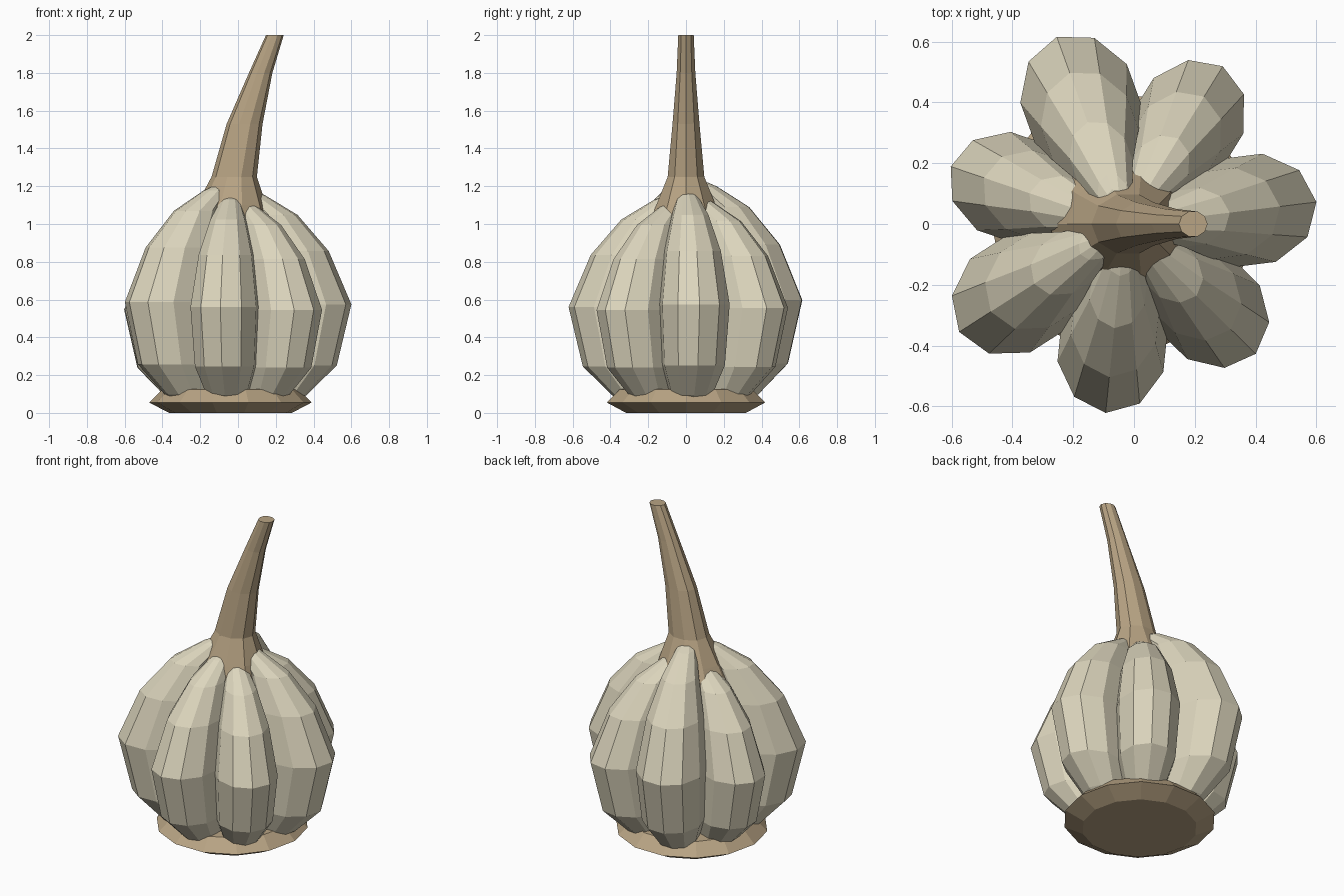
import bpy, bmesh
from math import sin, cos, pi, radians

if "Cube" in bpy.data.objects:
    bpy.data.objects.remove(bpy.data.objects["Cube"])

CX, CY = -0.03, -0.005  # bulb axis


def material(name, rgb):
    m = bpy.data.materials.new(name)
    m.diffuse_color = (*rgb, 1)
    m.use_nodes = True
    m.node_tree.nodes["Principled BSDF"].inputs["Base Color"].default_value = m.diffuse_color
    return m


def loft(name, rings, sides, mat):
    """Stack of elliptical rings (x, z, rx, ry) joined by quads and capped."""
    bm = bmesh.new()
    loops = []
    for x, z, rx, ry in rings:
        loops.append([bm.verts.new((x + rx * cos(2 * pi * i / sides),
                                    ry * sin(2 * pi * i / sides), z))
                      for i in range(sides)])
    for a, b in zip(loops, loops[1:]):
        for i in range(sides):
            j = (i + 1) % sides
            bm.faces.new((a[i], a[j], b[j], b[i]))
    bm.faces.new(loops[0][::-1])
    bm.faces.new(loops[-1])
    mesh = bpy.data.meshes.new(name)
    bm.to_mesh(mesh)
    bm.free()
    mesh.materials.append(mat)
    ob = bpy.data.objects.new(name, mesh)
    bpy.context.collection.objects.link(ob)
    return ob


skin = material("clove_skin", (0.72, 0.67, 0.51))
dry = material("dry_stalk", (0.48, 0.37, 0.23))

# Cloves: one leaning profile (outer reach, height, depth radius, width radius),
# fanned around the axis at slightly varied sizes
profile = [(0.33, 0.05, 0.09, 0.08), (0.395, 0.095, 0.125, 0.112),
           (0.553, 0.25, 0.20, 0.168), (0.63, 0.57, 0.225, 0.187),
           (0.51, 0.85, 0.185, 0.150), (0.345, 1.04, 0.125, 0.097),
           (0.17, 1.145, 0.075, 0.052), (0.12, 1.165, 0.05, 0.032)]
reach = [0.635, 0.615, 0.66, 0.605, 0.648, 0.62, 0.603]
for k, r in enumerate(reach):
    s = r / 0.63
    rings = [((out - d) * s, z * s, d * s, w * s) for out, z, d, w in profile]
    clove = loft(f"clove_{k + 1}", rings, 10, skin)
    clove.location = (CX, CY, 0)
    clove.rotation_euler.z = radians(7 + k * 360 / 7)

# Root plate under the bulb
loft("root_plate", [(-0.04, 0, 0.325, 0.325), (-0.04, 0.055, 0.43, 0.43),
                    (-0.04, 0.125, 0.36, 0.36), (-0.04, 0.13, 0.2, 0.2)], 14, dry)

# Bent stalk flaring out between the clove tips
loft("stalk", [(-0.05, 0.98, 0.23, 0.22), (-0.035, 1.10, 0.185, 0.165),
               (-0.02, 1.25, 0.12, 0.102), (0.035, 1.53, 0.095, 0.075),
               (0.12, 1.80, 0.062, 0.052), (0.195, 2.0, 0.047, 0.043)], 10, dry)
